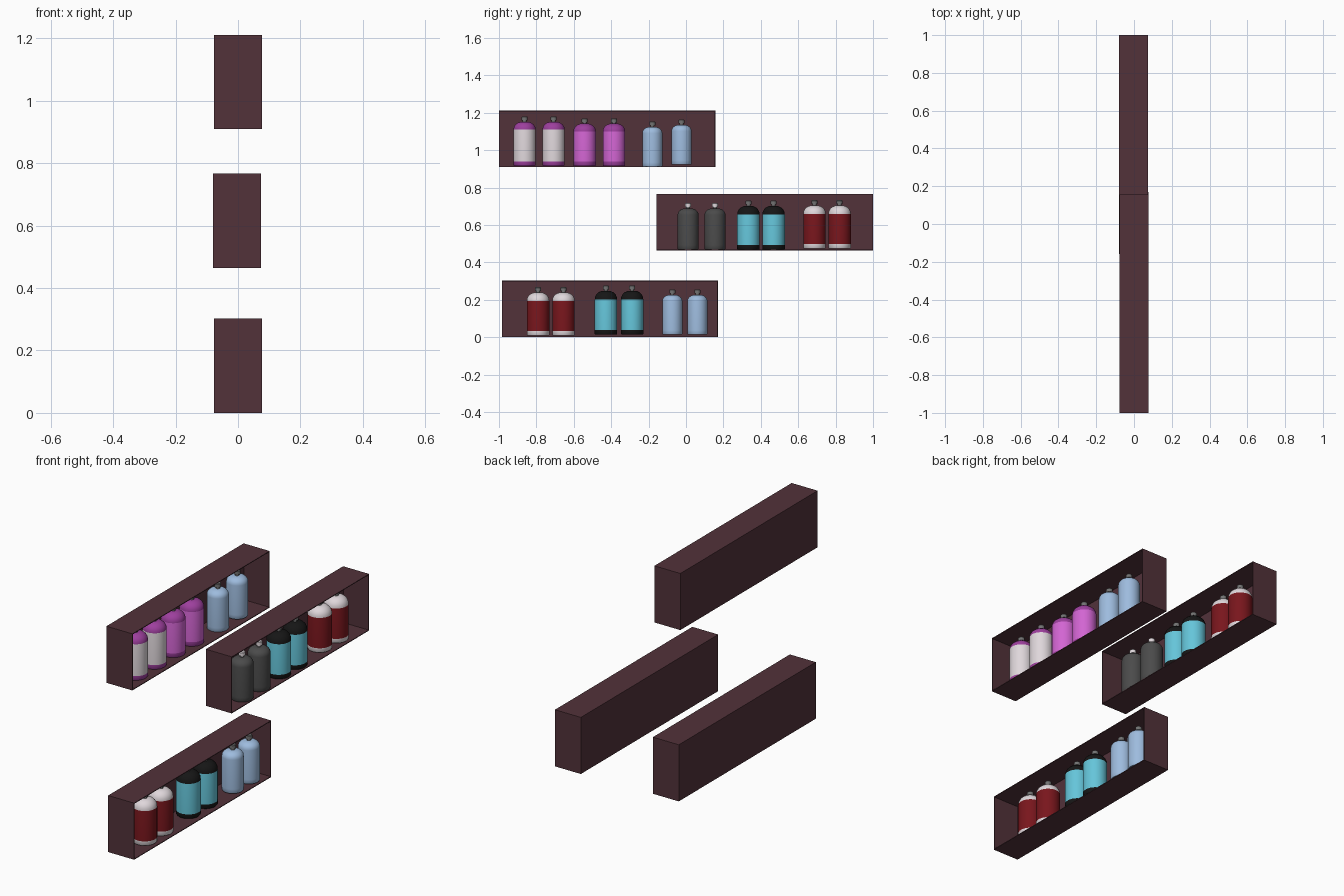
import bpy, bmesh, math

if "Cube" in bpy.data.objects:
    bpy.data.objects.remove(bpy.data.objects["Cube"])

SIDES = 32


def material(name, rgb):
    m = bpy.data.materials.new(name)
    m.diffuse_color = (*rgb, 1)
    m.use_nodes = True
    m.node_tree.nodes["Principled BSDF"].inputs["Base Color"].default_value = m.diffuse_color
    return m


MATS = {n: material(n, c) for n, c in {
    "wood": (0.085, 0.032, 0.042), "red": (0.19, 0.008, 0.012),
    "cyan": (0.13, 0.56, 0.70), "white": (0.74, 0.68, 0.71),
    "orchid": (0.65, 0.13, 0.65), "purple": (0.34, 0.05, 0.34),
    "blue": (0.34, 0.50, 0.73), "grey": (0.07, 0.07, 0.07),
    "black": (0.008, 0.008, 0.008), "metal": (0.17, 0.17, 0.17)}.items()}


def shelf_box(name, x, y0, y1, z0, depth=0.153, height=0.302):
    """Thin-walled box, open towards +x."""
    bm = bmesh.new()
    bmesh.ops.create_cube(bm, size=1)
    for v in bm.verts:
        v.co.x = x + v.co.x * depth
        v.co.y = (y0 + y1) / 2 + v.co.y * (y1 - y0)
        v.co.z = z0 + (v.co.z + 0.5) * height
    bm.normal_update()
    bmesh.ops.delete(bm, geom=[f for f in bm.faces if f.normal.x > 0.5], context="FACES_ONLY")
    me = bpy.data.meshes.new(name)
    bm.to_mesh(me)
    bm.free()
    me.materials.append(MATS["wood"])
    ob = bpy.data.objects.new(name, me)
    bpy.context.collection.objects.link(ob)
    wall = ob.modifiers.new("wall", "SOLIDIFY")
    wall.thickness = 0.004
    wall.offset = -1
    wall.use_even_offset = True


def lathe(name, profile, colours):
    """Spin (radius, z) points; colours[i] paints the band after point i."""
    bm = bmesh.new()
    rings = []
    for r, z in profile:
        if r == 0:
            rings.append([bm.verts.new((0, 0, z))] * SIDES)
        else:
            rings.append([bm.verts.new((r * math.cos(2 * math.pi * k / SIDES),
                                        r * math.sin(2 * math.pi * k / SIDES), z))
                          for k in range(SIDES)])
    names = list(dict.fromkeys(colours))
    for a, b, c in zip(rings, rings[1:], colours):
        for k in range(SIDES):
            n = (k + 1) % SIDES
            quad = list(dict.fromkeys((a[k], a[n], b[n], b[k])))
            bm.faces.new(quad).material_index = names.index(c)
    bmesh.ops.recalc_face_normals(bm, faces=bm.faces)
    for f in bm.faces:
        f.smooth = True
    for e in bm.edges:
        if len(e.link_faces) == 2 and e.calc_face_angle() > math.radians(40):
            e.smooth = False
    me = bpy.data.meshes.new(name)
    bm.to_mesh(me)
    bm.free()
    for n in names:
        me.materials.append(MATS[n])
    return me


def can_mesh(name, r, body_top, top, base, body, dome, tip="metal"):
    """Base band, body, rounded shoulder, then stem and spray cap."""
    h = top - body_top
    shoulder = [(1, 0), (0.97, 0.3), (0.86, 0.6), (0.66, 0.85), (0.4, 1)]
    profile = [(0, 0), (r * 0.95, 0), (r, 0.004), (r, 0.024)]
    profile += [(r * a, body_top + h * b) for a, b in shoulder]
    profile += [(0.010, top), (0.010, top + 0.008), (0.016, top + 0.008),
                (0.016, top + 0.026), (0.013, top + 0.029), (0, top + 0.029)]
    return lathe(name, profile, [base] * 3 + [body] + [dome] * 5 + ["metal"] * 2 + [tip] * 3)


CANS = {
    "banded_can": can_mesh("banded_can", 0.059, 0.194, 0.235, "purple", "white", "purple"),
    "orchid_can": can_mesh("orchid_can", 0.060, 0.185, 0.227, "purple", "orchid", "purple"),
    "blue_can": can_mesh("blue_can", 0.0535, 0.180, 0.213, "blue", "blue", "blue"),
    "grey_can": can_mesh("grey_can", 0.056, 0.185, 0.219, "grey", "grey", "grey", "white"),
    "cyan_can": can_mesh("cyan_can", 0.060, 0.187, 0.233, "black", "cyan", "black"),
    "red_can": can_mesh("red_can", 0.060, 0.186, 0.230, "white", "red", "white"),
}

# Shelves
shelf_box("top_shelf", 0.0, -1.0, 0.157, 0.909)
shelf_box("middle_shelf", -0.003, -0.158, 1.0, 0.464)
shelf_box("bottom_shelf", 0.0, -0.985, 0.170, 0.0)

# Cans: kind, x, y, base z
for kind, x, y, z in [
    ("banded_can", 0.001, -0.863, 0.916), ("banded_can", 0.003, -0.708, 0.916),
    ("orchid_can", -0.003, -0.542, 0.914), ("orchid_can", -0.003, -0.385, 0.914),
    ("blue_can", 0.007, -0.180, 0.911), ("blue_can", 0.012, -0.024, 0.922),
    ("grey_can", 0.016, 0.011, 0.469), ("grey_can", 0.016, 0.155, 0.469),
    ("cyan_can", 0.007, 0.334, 0.468), ("cyan_can", 0.009, 0.468, 0.468),
    ("red_can", 0.001, 0.687, 0.473), ("red_can", 0.005, 0.821, 0.473),
    ("red_can", 0.004, -0.791, 0.008), ("red_can", 0.004, -0.655, 0.008),
    ("cyan_can", 0.007, -0.428, 0.014), ("cyan_can", 0.009, -0.288, 0.014),
    ("blue_can", 0.020, -0.073, 0.013), ("blue_can", 0.022, 0.061, 0.013),
]:
    ob = bpy.data.objects.new(kind, CANS[kind])
    ob.location = (x, y, z)
    bpy.context.collection.objects.link(ob)
